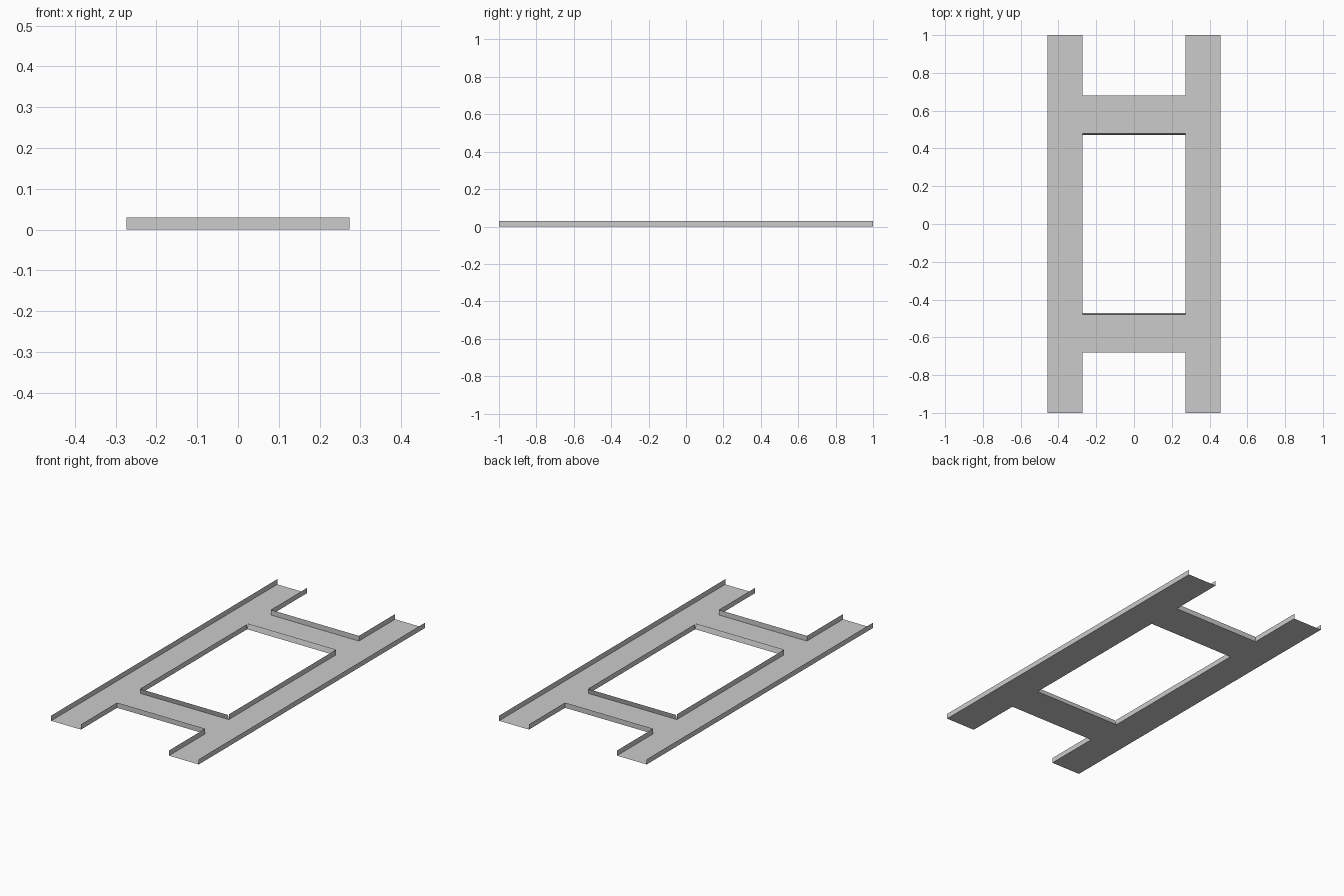
import bpy, bmesh

if "Cube" in bpy.data.objects:
    bpy.data.objects.remove(bpy.data.objects["Cube"])

OUT, INN = 0.457, 0.273      # rail outer / inner x
C0, C1 = 0.471, 0.68         # crossbar inner / outer y
H = 0.029                    # flange height
LEAN = 0.008                 # outward lean of the opening's end flanges


def sheet(name, quads):
    bm = bmesh.new()
    for quad in quads:
        bm.faces.new([bm.verts.new(p) for p in quad])
    bmesh.ops.remove_doubles(bm, verts=bm.verts, dist=1e-5)
    me = bpy.data.meshes.new(name)
    bm.to_mesh(me)
    bm.free()
    ob = bpy.data.objects.new(name, me)
    bpy.context.collection.objects.link(ob)
    return ob


def flat(x0, x1, y0, y1):
    return [(x0, y0, 0), (x1, y0, 0), (x1, y1, 0), (x0, y1, 0)]


def wall(x0, y0, x1, y1, lean=0):
    return [(x0, y0, 0), (x1, y1, 0), (x1, y1 + lean, H), (x0, y0 + lean, H)]


# Thin floor: two rails joined by two crossbars
ys = [-1, -C1, -C0, C0, C1, 1]
floor = []
for a, b in zip(ys, ys[1:]):
    floor += [flat(-OUT, -INN, a, b), flat(INN, OUT, a, b)]
floor += [flat(-INN, INN, -C1, -C0), flat(-INN, INN, C0, C1)]
sheet("floor_plate", floor)

# Upright flanges along the outside of the rails; rail ends stay open
sheet("outer_rail_flanges", [wall(OUT, -1, OUT, 1), wall(-OUT, 1, -OUT, -1)])

# U-shaped flange around each end notch, and the flange around the opening
notches, opening = [], []
for s in (-1, 1):
    notches += [wall(-INN, s * C1, INN, s * C1) if s > 0 else wall(INN, s * C1, -INN, s * C1)][::1]
    for x in (-INN, INN):
        notches.append(wall(x, s * C1, x, s))
    # end flanges of the opening lean slightly over the crossbars
    opening.append(wall(-INN, s * C0, INN, s * C0, s * LEAN))
    opening.append(wall(s * INN, -C0, s * INN, C0))
sheet("end_notch_flanges", notches)
sheet("opening_flanges", opening)
